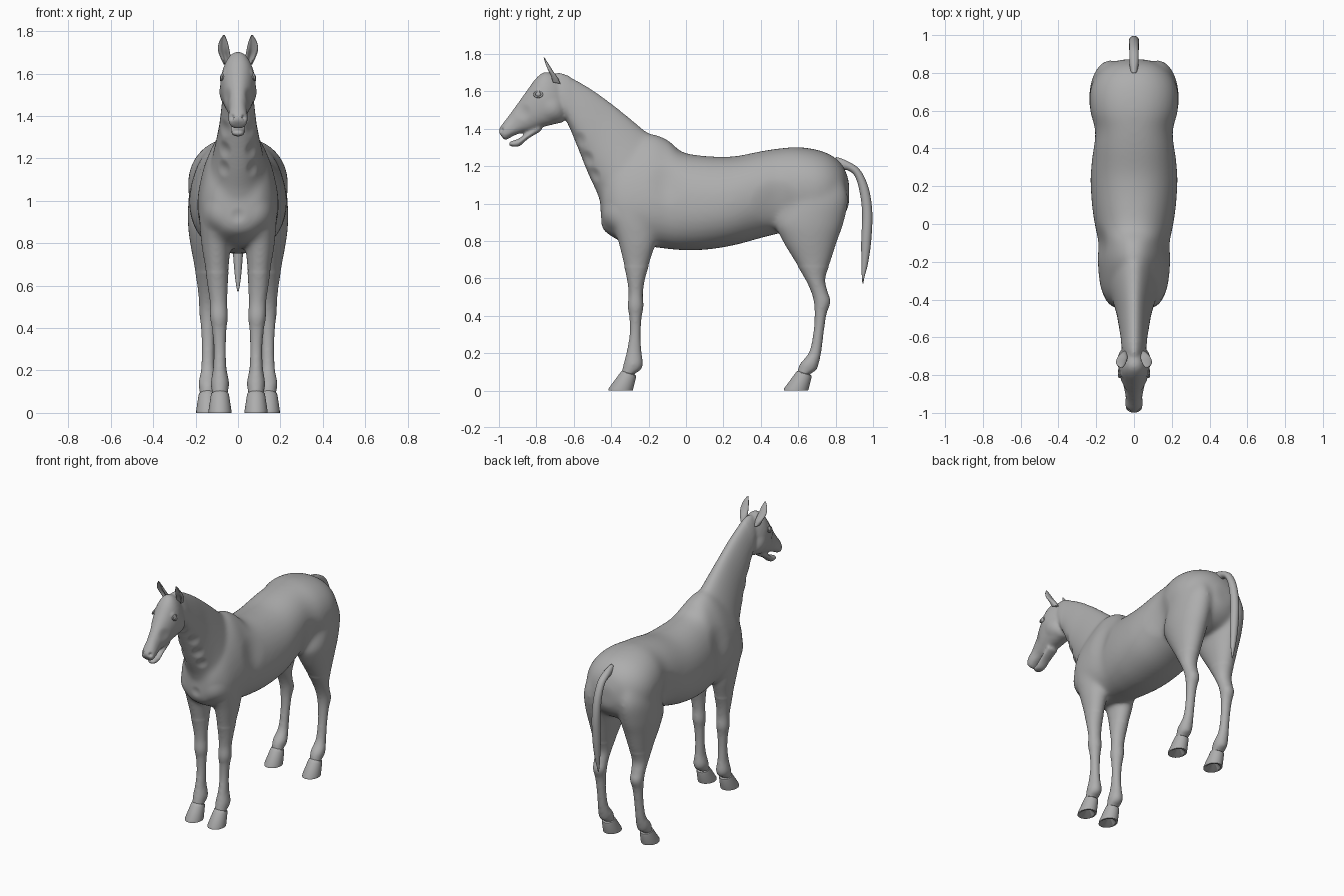
import bpy, bmesh, math
from mathutils import Vector, Matrix

grey = bpy.data.materials.new("plain_grey")
grey.diffuse_color = (0.42, 0.42, 0.42, 1)


def smooth_path(st, steps):
    """Catmull-Rom interpolation of station tuples."""
    if steps == 1:
        return st
    out = []
    for i in range(len(st) - 1):
        p0, p1, p2, p3 = st[max(i - 1, 0)], st[i], st[i + 1], st[min(i + 2, len(st) - 1)]
        for k in range(steps):
            t = k / steps
            out.append(tuple(0.5 * (2 * b + (c - a) * t + (2 * a - 5 * b + 4 * c - d) * t * t
                                    + (3 * b - a - 3 * c + d) * t ** 3)
                             for a, b, c, d in zip(p0, p1, p2, p3)))
    return out + [st[-1]]


def loft(bm, st, side=1, steps=6, n=32, power=1.0, cup=0.0):
    """Stations: (y1, z1, y2, z2, half width, centre x, taper towards point 1)."""
    rings = []
    for y1, z1, y2, z2, hw, cx, tp in smooth_path(st, steps):
        mid = Vector((cx * side, (y1 + y2) / 2, (z1 + z2) / 2))
        half = Vector((0, (y1 - y2) / 2, (z1 - z2) / 2))
        ring = []
        for k in range(n):
            a = 2 * math.pi * k / n
            c, s = math.cos(a), math.sin(a)
            c = math.copysign(abs(c) ** power, c)
            s = math.copysign(abs(s) ** power, s)
            r = 1 - cup * math.exp(-((a - math.pi / 2) / 0.6) ** 2)
            ring.append(bm.verts.new(mid + Vector((hw * c * (1 - tp * s), 0, 0)) + half * s * r))
        rings.append(ring)
    for A, B in zip(rings, rings[1:]):
        for k in range(n):
            bm.faces.new((A[k], A[(k + 1) % n], B[(k + 1) % n], B[k]))
    bm.faces.new(rings[0])
    bm.faces.new(rings[-1])


def finish(bm, name, angle=None):
    bmesh.ops.recalc_face_normals(bm, faces=bm.faces)
    me = bpy.data.meshes.new(name)
    bm.to_mesh(me)
    bm.free()
    me.materials.append(grey)
    ob = bpy.data.objects.new(name, me)
    bpy.context.collection.objects.link(ob)
    bpy.context.view_layer.objects.active = ob
    for o in bpy.context.selected_objects:
        o.select_set(False)
    ob.select_set(True)
    if angle:
        bpy.ops.object.shade_smooth_by_angle(angle=math.radians(angle))
    else:
        me.shade_smooth()
    return ob


bm = bmesh.new()

# Torso: y, top, bottom, half width, taper
torso = [(-.457, 1.05, .91, .03, 0), (-.443, 1.14, .86, .10, .05), (-.40, 1.22, .825, .145, .15),
         (-.33, 1.30, .79, .172, .25), (-.2, 1.37, .77, .183, .3), (-.1, 1.342, .757, .182, .25),
         (-.02, 1.277, .75, .203, .12), (.1, 1.255, .752, .222, .08), (.25, 1.252, .775, .23, .05),
         (.4, 1.28, .815, .217, 0), (.5, 1.295, .84, .211, 0), (.6, 1.302, .86, .232, 0),
         (.7, 1.288, .86, .234, 0), (.78, 1.257, .88, .205, 0), (.84, 1.20, .93, .145, 0),
         (.872, 1.12, .99, .06, 0)]
loft(bm, [(y, t, y, b, w, 0, tp) for y, t, b, w, tp in torso], power=.93)

# Neck: crest point, throat point, half width
neck = [(-.10, 1.33, -.34, .94, .12), (-.2, 1.378, -.445, .99, .125), (-.3, 1.46, -.478, 1.06, .108),
        (-.4, 1.54, -.525, 1.16, .09), (-.5, 1.612, -.565, 1.26, .08), (-.6, 1.67, -.605, 1.36, .07),
        (-.68, 1.7, -.64, 1.44, .063), (-.73, 1.68, -.68, 1.47, .05)]
loft(bm, [s + (0, .25) for s in neck])

# Head: forehead point, jaw point, half width
head = [(-.70, 1.69, -.63, 1.54, .045), (-.755, 1.703, -.648, 1.445, .072), (-.80, 1.672, -.70, 1.425, .084),
        (-.85, 1.605, -.76, 1.41, .074), (-.90, 1.535, -.83, 1.388, .055), (-.945, 1.473, -.88, 1.378, .044),
        (-.982, 1.425, -.925, 1.36, .046), (-1.0, 1.395, -.962, 1.34, .04), (-.998, 1.375, -.975, 1.345, .025)]
loft(bm, [s + (0, .08) for s in head], power=.9)

# Lower jaw, slightly open
jaw = [(-.79, 1.42, -.77, 1.39, .04), (-.85, 1.378, -.845, 1.345, .037), (-.90, 1.345, -.89, 1.306, .034),
       (-.935, 1.334, -.93, 1.304, .03), (-.95, 1.325, -.945, 1.31, .016)]
loft(bm, [s + (0, 0) for s in jaw])

# Legs: z, front y, back y, half width, centre x
front_leg = [(1.08, -.38, -.2, .05, .11), (.95, -.41, -.15, .075, .108), (.8, -.365, -.16, .07, .104),
             (.7, -.34, -.188, .058, .1), (.6, -.317, -.218, .048, .096), (.52, -.307, -.23, .041, .092),
             (.45, -.312, -.227, .042, .09), (.39, -.303, -.237, .034, .088), (.3, -.302, -.242, .029, .086),
             (.21, -.317, -.238, .032, .086), (.145, -.333, -.23, .043, .085), (.11, -.342, -.243, .04, .085),
             (.085, -.345, -.28, .036, .085), (.06, -.35, -.29, .034, .085)]
hind_leg = [(1.15, .55, .83, .07, .12), (1.03, .5, .868, .105, .125), (.9, .475, .845, .107, .13),
            (.8, .515, .81, .093, .133), (.7, .575, .778, .072, .136), (.6, .635, .745, .053, .139),
            (.53, .668, .757, .045, .14), (.475, .683, .773, .043, .14), (.41, .688, .752, .035, .141),
            (.32, .682, .738, .03, .141), (.21, .66, .724, .032, .142), (.145, .612, .71, .043, .143),
            (.11, .597, .697, .04, .143), (.085, .593, .66, .036, .143), (.06, .588, .648, .034, .143)]
for s in (1, -1):
    for leg in (front_leg, hind_leg):
        loft(bm, [(f, z, b, z, w, cx, 0) for z, f, b, w, cx in leg], side=s)

# Fuse everything into one skin
body = finish(bm, "body")
m = body.modifiers.new("fuse", 'REMESH')
m.mode = 'VOXEL'
m.voxel_size = 0.0085
bpy.ops.object.modifier_apply(modifier="fuse")

# Soften joints, then press in or raise small features (x, y, z, radius, amount)
sculpt = [(.032, -.99, 1.395, .018, -.016), (.078, -.80, 1.603, .028, .007), (.075, -.70, 1.5, .07, .008),
          (.05, -.87, 1.49, .05, -.006), (.21, .48, 1.0, .14, -.012), (.07, -.53, 1.24, .05, -.01),
          (.08, -.5, 1.15, .05, -.01), (.07, -.57, 1.34, .05, -.008), (.12, -.4, .93, .08, .008),
          (0, -.45, .93, .04, -.006), (.17, -.1, 1.1, .12, -.006)]
bm = bmesh.new()
bm.from_mesh(body.data)
trunk = [v for v in bm.verts if v.co.z > .66 and v.co.y > -.62]
for verts, count in ((list(bm.verts), 4), (trunk, 22)):
    for _ in range(count):
        bmesh.ops.smooth_vert(bm, verts=verts, factor=.5, use_axis_x=True, use_axis_y=True, use_axis_z=True)
bm.normal_update()
for v in bm.verts:
    p = Vector((abs(v.co.x), v.co.y, v.co.z))
    push = sum(a * (1 - ((p - Vector((x, y, z))).length / r) ** 2) ** 2
               for x, y, z, r, a in sculpt if (p - Vector((x, y, z))).length < r)
    if push:
        v.co += v.normal * push
bm.to_mesh(body.data)
bm.free()
body.data.shade_smooth()

# Hooves with hollow soles
hoof = [(-.36, .028, -.32, .028, .012), (-.402, 0, -.297, 0, .044), (-.415, 0, -.285, 0, .054),
        (-.413, .012, -.282, .01, .054), (-.357, .088, -.268, .066, .044), (-.346, .102, -.268, .08, .041),
        (-.335, .108, -.28, .09, .025)]
bm = bmesh.new()
for s in (1, -1):
    for dy, cx in ((0, .085), (.938, .143)):
        loft(bm, [(a + dy, b, c + dy, d, w, cx, 0) for a, b, c, d, w in hoof], side=s, steps=1)
finish(bm, "hooves", 40)

# Ears, cupped towards the front
ear = [(-.722, 1.65, -.672, 1.64, .018, .05, 0), (-.735, 1.69, -.685, 1.672, .025, .06, 0),
       (-.748, 1.722, -.71, 1.707, .027, .068, 0), (-.758, 1.755, -.735, 1.747, .019, .069, 0),
       (-.763, 1.782, -.757, 1.781, .004, .066, 0)]
bm = bmesh.new()
for s in (1, -1):
    loft(bm, ear, side=s, cup=1.1)
finish(bm, "ears")

# Tail: outer edge, inner edge, half width
tail = [(.80, 1.25, .81, 1.17, .02), (.86, 1.228, .855, 1.18, .024), (.93, 1.18, .9, 1.15, .025),
        (.977, 1.08, .927, 1.07, .026), (.996, .95, .942, .95, .027), (.99, .8, .937, .8, .026),
        (.973, .68, .938, .68, .018), (.955, .61, .94, .61, .01), (.948, .572, .943, .572, .003)]
bm = bmesh.new()
loft(bm, [t + (0, 0) for t in tail], n=20)
finish(bm, "tail")

# Eyeballs with a lid ring
bm = bmesh.new()
lid = []
for s in (1, -1):
    bmesh.ops.create_uvsphere(bm, u_segments=20, v_segments=12, radius=.018,
                              matrix=Matrix.Translation((.067 * s, -.79, 1.583)))
    rings = []
    for i in range(24):
        a = 2 * math.pi * i / 24
        y, z = math.cos(a), math.sin(a)
        rings.append([bm.verts.new((s * (.077 - .004 * z + .005 * math.cos(b)),
                                    -.79 + y * (.021 + .005 * math.sin(b)),
                                    1.583 + z * (.014 + .005 * math.sin(b))))
                      for b in (k * math.pi / 4 for k in range(8))])
    for i in range(24):
        A, B = rings[i], rings[(i + 1) % 24]
        for k in range(8):
            bm.faces.new((A[k], A[(k + 1) % 8], B[(k + 1) % 8], B[k]))
finish(bm, "eyes")
